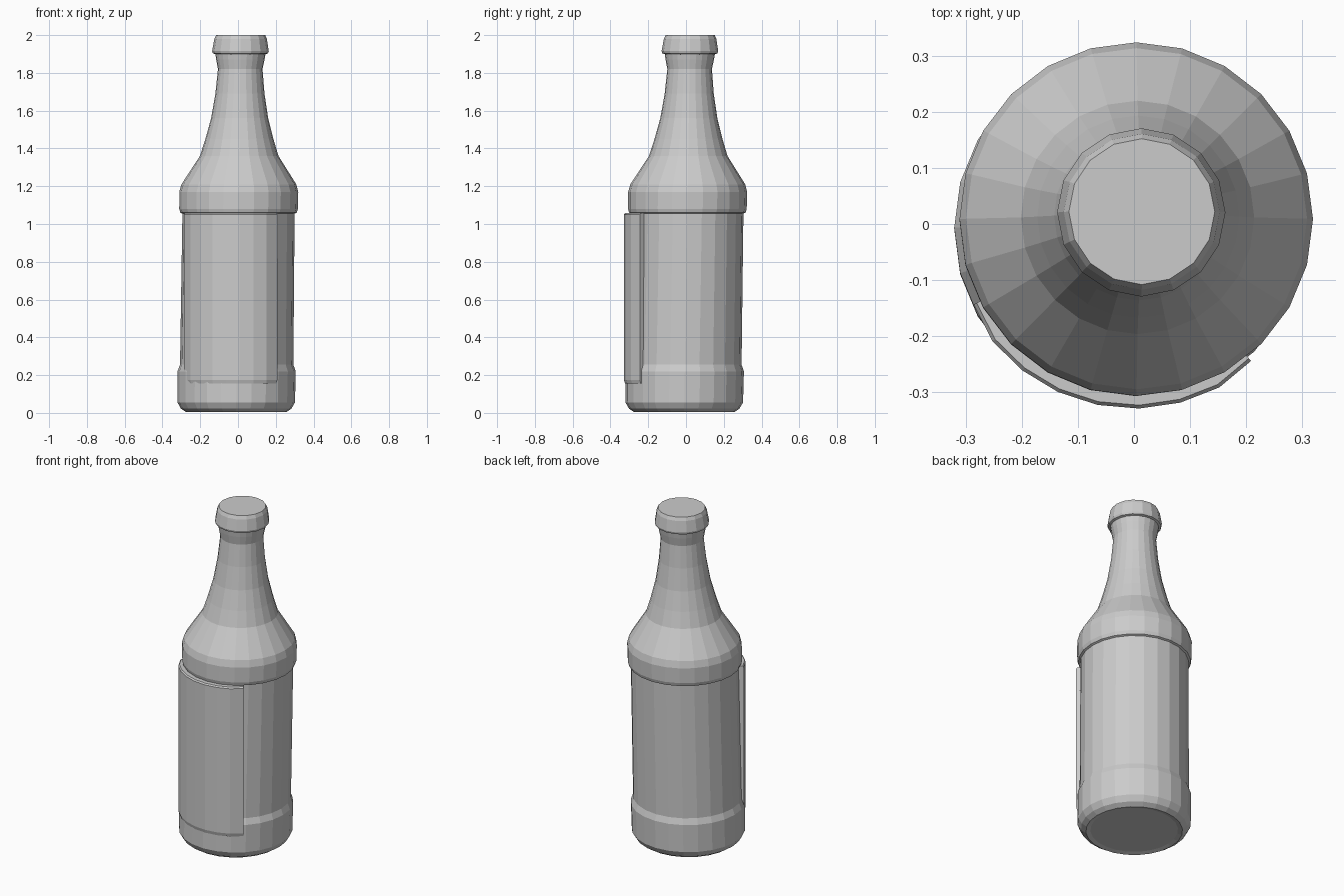
import bpy, bmesh, math

if "Cube" in bpy.data.objects:
    bpy.data.objects.remove(bpy.data.objects["Cube"])


def axis(z):
    """The bottle leans very slightly back and to the right."""
    return -0.010 + 0.012 * z, -0.010 + 0.016 * z


def finish(name, bm):
    bmesh.ops.recalc_face_normals(bm, faces=bm.faces[:])
    mesh = bpy.data.meshes.new(name)
    bm.to_mesh(mesh)
    bm.free()
    obj = bpy.data.objects.new(name, mesh)
    bpy.context.collection.objects.link(obj)
    return obj


def lathe(name, profile, sides):
    """Closed solid of revolution from (radius, height) pairs."""
    bm = bmesh.new()
    rings = []
    for r, z in profile:
        cx, cy = axis(z)
        rings.append([bm.verts.new((cx + r * math.cos(math.tau * i / sides),
                                    cy + r * math.sin(math.tau * i / sides), z))
                      for i in range(sides)])
    for a, b in zip(rings, rings[1:]):
        for i in range(sides):
            j = (i + 1) % sides
            bm.faces.new((a[i], a[j], b[j], b[i]))
    bm.faces.new(rings[0])
    bm.faces.new(rings[-1])
    return finish(name, bm)


def curved_panel(name, inner, outer, z0, z1, start, end, steps):
    """Curved plate wrapped around the bottle between two angles (degrees)."""
    bm = bmesh.new()
    sections = []
    for i in range(steps + 1):
        a = math.radians(start + (end - start) * i / steps)
        # the plate thins a little towards both ends
        edge = outer - (0.007 if i in (0, steps) else 0)
        corners = ((inner, z0), (edge - 0.006, z0), (edge, z0 + 0.02),
                   (edge, z1 - 0.008), (edge - 0.006, z1), (inner, z1))
        sections.append([bm.verts.new((r * math.cos(a), -0.004 + r * math.sin(a), z))
                         for r, z in corners])
    n = len(sections[0])
    for s, t in zip(sections, sections[1:]):
        for k in range(n):
            m = (k + 1) % n
            bm.faces.new((s[k], t[k], t[m], s[m]))
    bm.faces.new(sections[0])
    bm.faces.new(sections[-1])
    return finish(name, bm)


# Bottle: rounded base band, recessed waist, shoulder band, tapering neck
lathe("bottle_body", [
    (0.240, 0.010), (0.265, 0.004), (0.292, 0.022), (0.311, 0.055),
    (0.313, 0.220), (0.300, 0.255), (0.297, 1.055), (0.308, 1.060),
    (0.314, 1.080), (0.315, 1.170), (0.304, 1.210), (0.272, 1.260),
    (0.208, 1.360), (0.180, 1.450), (0.151, 1.560), (0.130, 1.690),
    (0.118, 1.820), (0.128, 1.870), (0.135, 1.915)], 24)

# Cap: flared skirt, rounded rim and flat top
lathe("bottle_cap", [
    (0.120, 1.895), (0.146, 1.903), (0.150, 1.915),
    (0.139, 1.980), (0.130, 2.000)], 16)

# Raised label plate on the front
curved_panel("front_label", 0.285, 0.325, 0.155, 1.058, -154, -49, 8)
